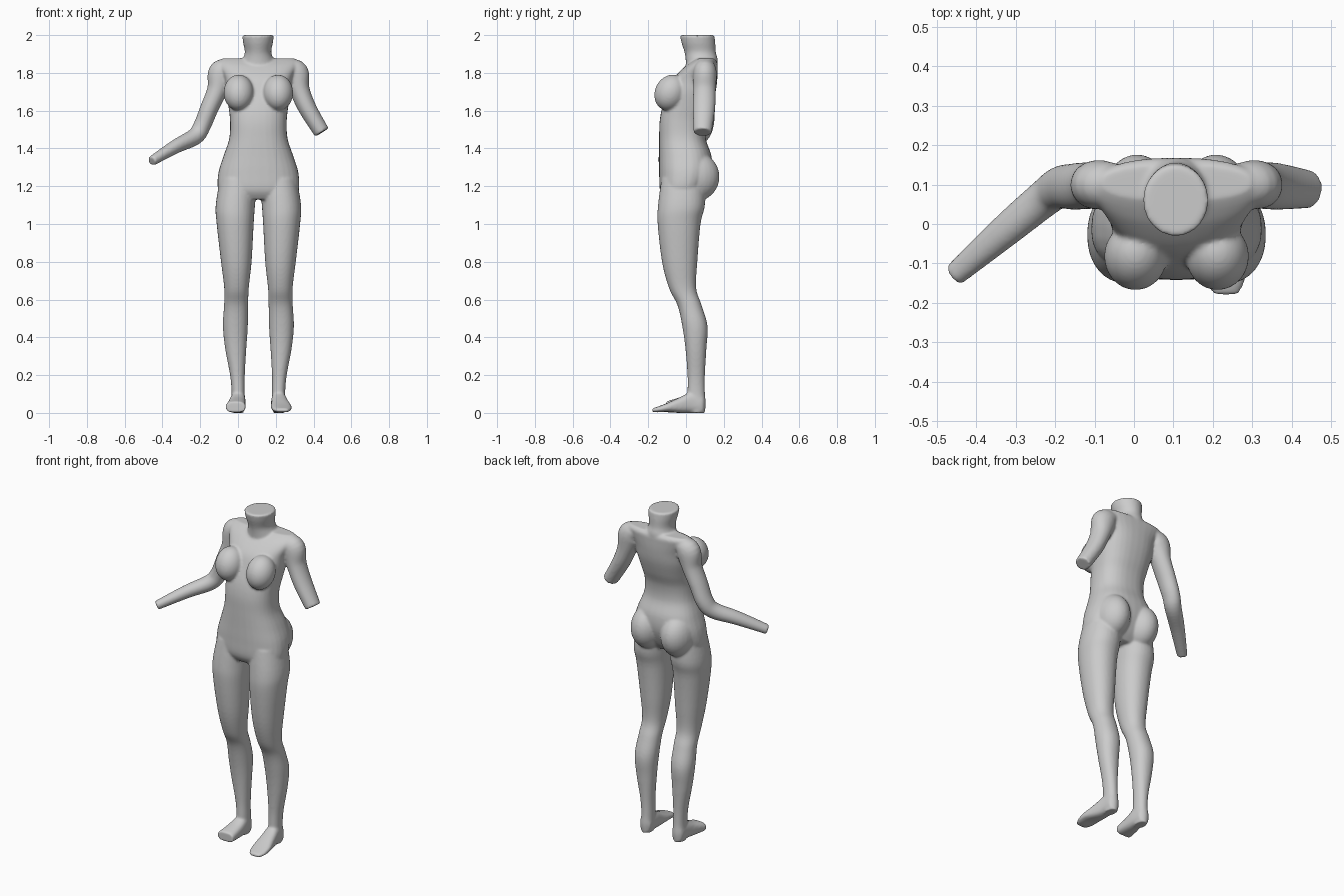
import bpy, bmesh, math
from mathutils import Vector, Matrix

if "Cube" in bpy.data.objects:
    bpy.data.objects.remove(bpy.data.objects["Cube"])

C = 0.108          # symmetry line of the body
N = 32             # sides of each loft
bm = bmesh.new()


def catmull(rows, steps=5):
    """Smoothly resample a list of tuples."""
    out = []
    for i in range(len(rows) - 1):
        p0, p1, p2, p3 = (rows[max(i - 1, 0)], rows[i], rows[i + 1],
                          rows[min(i + 2, len(rows) - 1)])
        for s in range(steps):
            t = s / steps
            out.append(tuple(0.5 * (2 * b + (c - a) * t + (2 * a - 5 * b + 4 * c - d) * t * t
                                    + (3 * b - a - 3 * c + d) * t ** 3)
                             for a, b, c, d in zip(p0, p1, p2, p3)))
    out.append(rows[-1])
    return out


def loft(rows, normal=None, ref=(0, 1, 0), p=2.0, flip=False):
    """Closed tube through rows of (x, y, z, radius_u, radius_v)."""
    rows = catmull(rows)
    pts = [Vector(r[:3]) for r in rows]
    rings = []
    for i, r in enumerate(rows):
        t = Vector(normal) if normal else (pts[min(i + 1, len(pts) - 1)] - pts[max(i - 1, 0)]).normalized()
        u = Vector(ref).cross(t).normalized()
        v = t.cross(u)
        ring = []
        for k in range(N):
            a = 2 * math.pi * k / N
            c, s = math.cos(a), math.sin(a)
            q = (pts[i] + u * r[3] * math.copysign(abs(c) ** (2 / p), c)
                 + v * r[4] * math.copysign(abs(s) ** (2 / p), s))
            if flip:
                q.x = 2 * C - q.x
            ring.append(bm.verts.new(q))
        rings.append(ring)
    for a, b in zip(rings, rings[1:]):
        for k in range(N):
            bm.faces.new((a[k], a[(k + 1) % N], b[(k + 1) % N], b[k]))
    bm.faces.new(rings[0][::-1])
    bm.faces.new(rings[-1])


def column(rows, **kw):
    """Upright loft from rows of (z, x0, x1, y0, y1)."""
    loft([((a + b) / 2, (c + d) / 2, z, (b - a) / 2, (d - c) / 2) for z, a, b, c, d in rows],
         normal=(0, 0, 1), **kw)


def ball(center, radii, tilt=0.0, flip=False):
    x = 2 * C - center[0] if flip else center[0]
    m = (Matrix.Translation((x, center[1], center[2])) @ Matrix.Rotation(tilt, 4, 'X')
         @ Matrix.Diagonal((*radii, 1)))
    bmesh.ops.create_uvsphere(bm, u_segments=28, v_segments=18, radius=1, matrix=m)


# torso, from crotch to shoulders: z, half width, front, back
torso = [(1.13, .17, -.11, .06), (1.18, .213, -.138, .10), (1.27, .212, -.142, .135),
         (1.36, .185, -.142, .135), (1.45, .155, -.142, .105), (1.54, .150, -.140, .108),
         (1.62, .158, -.125, .135), (1.70, .170, -.095, .157), (1.77, .178, -.065, .166),
         (1.83, .205, -.01, .168), (1.86, .212, .03, .166), (1.877, .19, .06, .15)]
column([(z, C - w, C + w, f, b) for z, w, f, b in torso], p=2.4)

# neck, flaring at the top cut
column([(1.82, .01, .206, .0, .165), (1.87, .026, .19, -.002, .168), (1.91, .036, .176, -.008, .158),
        (1.96, .027, .185, -.024, .155), (2.0, .022, .19, -.032, .15)])

# legs: z, outer x, inner x, front, back
leg = [(1.24, -.095, .10, -.13, .10), (1.10, -.118, .09, -.148, .10), (1.0, -.113, .083, -.150, .077),
       (.80, -.09, .072, -.127, .06), (.66, -.073, .057, -.09, .054), (.57, -.074, .054, -.045, .083),
       (.46, -.08, .052, -.02, .114), (.34, -.068, .044, -.003, .108), (.20, -.042, .036, .008, .10),
       (.11, -.034, .036, .008, .10), (.05, -.036, .036, .01, .105), (.0, -.03, .03, .015, .10)]

for flip in (False, True):
    column(leg, p=2.15, flip=flip)
    # buttock and breast
    ball((.008, .05, 1.25), (.095, .127, .13), flip=flip)
    ball((.004, -.082, 1.695), (.08, .083, .098), -.45, flip)
    # foot, the left one cut off short
    foot = [(.0, .09, .045, .034, .045), (.0, .03, .055, .04, .055), (-.006, -.03, .042, .047, .042)]
    foot += ([(-.014, -.10, .029, .055, .023), (-.016, -.15, .018, .048, .015),
              (-.018, -.18, .014, .03, .009)] if flip else [(-.013, -.105, .031, .054, .029)])
    loft(foot, normal=(0, -1, 0), ref=(0, 0, 1), p=2.6, flip=flip)
    # arm: short upper stump on one side, forearm to the wrist on the other
    arm = [(-.04, .10, 1.835, .04, .052), (-.085, .10, 1.80, .072, .062), (-.110, .098, 1.71, .054, .06),
           (-.153, .095, 1.61, .048, .059)]
    arm += ([(-.228, .088, 1.485, .042, .048)] if flip else
            [(-.190, .092, 1.52, .046, .054), (-.228, .065, 1.463, .045, .048),
             (-.33, -.02, 1.41, .037, .042), (-.457, -.13, 1.333, .026, .03)])
    loft(arm, flip=flip)

bmesh.ops.recalc_face_normals(bm, faces=bm.faces)
mesh = bpy.data.meshes.new("body")
bm.to_mesh(mesh)
bm.free()
body = bpy.data.objects.new("body", mesh)
bpy.context.collection.objects.link(body)

# fuse the parts into one smooth skin
fuse = body.modifiers.new("fuse", 'REMESH')
fuse.mode = 'VOXEL'
fuse.voxel_size = 0.007
fuse.use_smooth_shade = True
blend = body.modifiers.new("blend", 'SMOOTH')
blend.factor = 0.5
blend.iterations = 7
